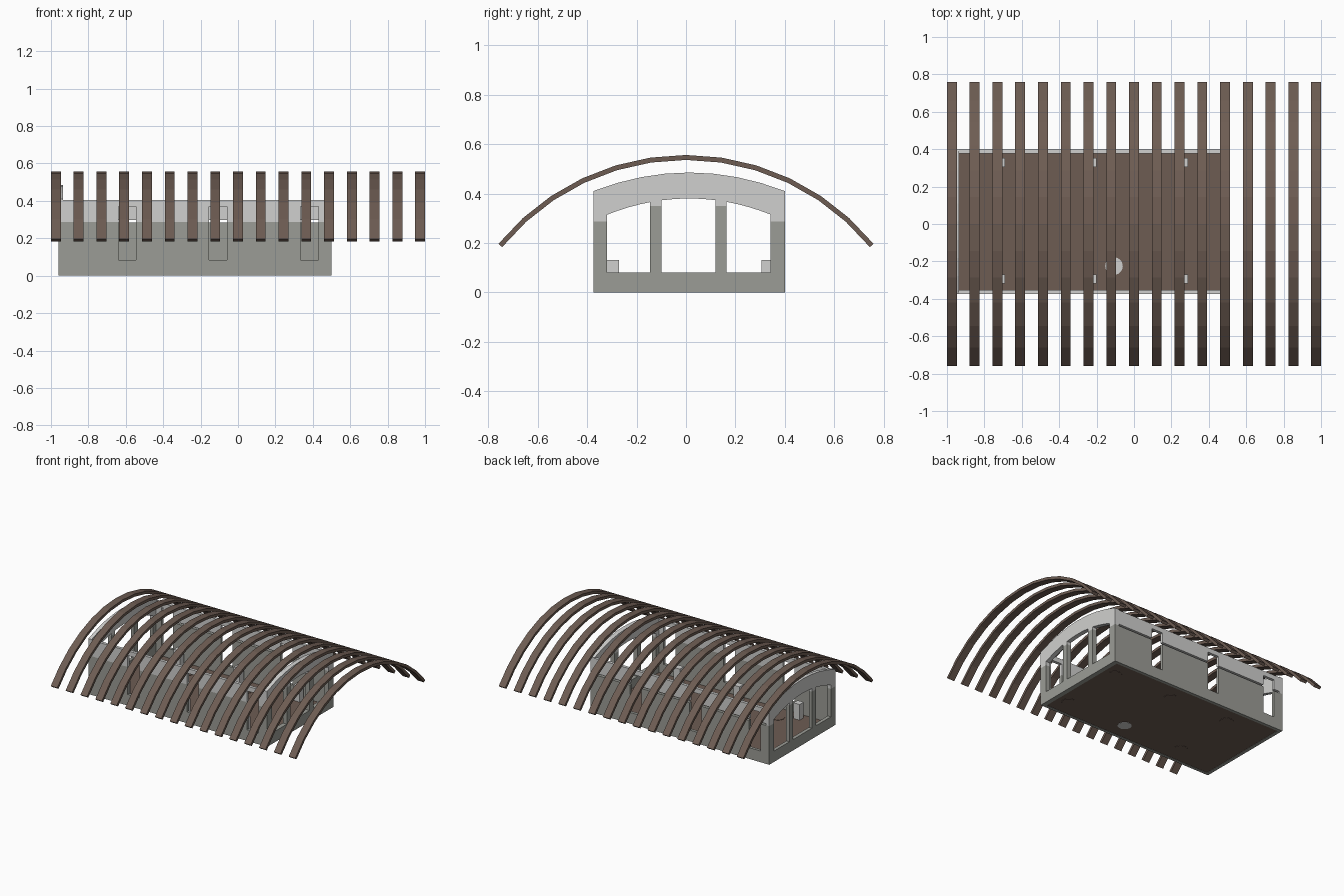
import bpy, bmesh, math
from mathutils import Vector

if "Cube" in bpy.data.objects:
    bpy.data.objects.remove(bpy.data.objects["Cube"])

def material(name, rgb):
    m = bpy.data.materials.new(name)
    m.diffuse_color = (*rgb, 1)
    m.use_nodes = True
    m.node_tree.nodes["Principled BSDF"].inputs["Base Color"].default_value = m.diffuse_color
    return m

BROWN = material("dark brown wood", (0.155, 0.108, 0.086))
GREY = material("wall grey", (0.33, 0.335, 0.305))
LIGHT = material("light grey", (0.63, 0.63, 0.62))

def extrude(name, outline, axis, a, b, mat):
    """Extrude a closed 2D outline along 'x' (outline y,z), 'y' (x,z) or 'z' (x,y)."""
    def place(p, t):
        return {'x': (t, p[0], p[1]), 'y': (p[0], t, p[1]), 'z': (p[0], p[1], t)}[axis]
    bm = bmesh.new()
    lo = [bm.verts.new(place(p, a)) for p in outline]
    hi = [bm.verts.new(place(p, b)) for p in outline]
    n = len(outline)
    bm.faces.new(lo)
    bm.faces.new(hi)
    for i in range(n):
        j = (i + 1) % n
        bm.faces.new((lo[i], lo[j], hi[j], hi[i]))
    bmesh.ops.recalc_face_normals(bm, faces=bm.faces)
    me = bpy.data.meshes.new(name)
    bm.to_mesh(me)
    bm.free()
    me.materials.append(mat)
    ob = bpy.data.objects.new(name, me)
    bpy.context.collection.objects.link(ob)
    return ob

def rect(a, b, c, d):
    return [(a, c), (b, c), (b, d), (a, d)]

X0, X1, Y0, Y1, T = -0.96, 0.50, -0.375, 0.40, 0.022
YC, HALF = (Y0 + Y1) / 2, (Y1 - Y0) / 2

# Curved roof ribs
R_OUT, R_IN, TOP, SEG = 0.982, 0.962, 0.556, 12
A = math.asin(0.76 / R_OUT)
angles = [-A + 2 * A * i / SEG for i in range(SEG + 1)]
def arc(r):
    return [(r * math.sin(t), TOP - R_OUT + r * math.cos(t)) for t in angles]
rib = arc(R_OUT) + arc(R_IN)[::-1]
for i in range(17):
    x = -0.9735 + i * 1.947 / 16
    extrude("roof_rib", rib, 'x', x - 0.0265, x + 0.0265, BROWN)

# Floor slab
extrude("floor", rect(X0 + 0.006, X1 - 0.006, Y0 + 0.006, Y1 - 0.006), 'z', 0.002, 0.014, BROWN)

# Round floor plates, one of them light
for x in (-0.595, -0.107, 0.382):
    for y in (-0.225, 0.255):
        ring = [(x + 0.047 * math.cos(k * math.pi / 12), y + 0.047 * math.sin(k * math.pi / 12))
                for k in range(24)]
        mat = LIGHT if (y < 0 and abs(x) < 0.2) else BROWN
        extrude("floor_plate", ring, 'z', 0.0, 0.017, mat)

# Long walls: notched lower and upper parts leave the window openings
def long_wall(side, y0, y1, windows, split_lo, split_hi):
    low, up = [(X0, 0), (X0, split_lo)], [(X0, 0.405), (X0, split_hi)]
    for a, b in windows:
        low += [(a, split_lo), (a, 0.083), (b, 0.083), (b, split_lo)]
        up += [(a, split_hi), (a, 0.37), (b, 0.37), (b, split_hi)]
    low += [(X1, split_lo), (X1, 0)]
    up += [(X1, split_hi), (X1, 0.405)]
    extrude(side + "_wall_lower", low, 'y', y0, y1, GREY)
    extrude(side + "_wall_upper", up, 'y', y0, y1, LIGHT)

front_windows = [(x, x + 0.095) for x in (-0.64, -0.155, 0.335)]
back_windows = [(a - 0.25, b - 0.25) for a, b in front_windows]
long_wall("front", Y0, Y0 + T, front_windows, 0.286, 0.286)
long_wall("back", Y1 - T, Y1, back_windows, 0.284, 0.297)

# End walls: lower sill with four posts, arched light gable above
OPENINGS = [(-0.32, -0.145), (-0.10, 0.12), (0.165, 0.342)]
def arch(y):
    return 0.38 - 0.065 * ((y - YC) / 0.33) ** 2
def gable(side, x0, x1):
    tops = [0.286, 0.35, 0.35, 0.286]
    low = [(Y0, 0), (Y0, tops[0])]
    under = [(Y0, tops[0])]
    for i, (a, b) in enumerate(OPENINGS):
        low += [(a, tops[i]), (a, 0.08), (b, 0.08), (b, tops[i + 1])]
        under += [(a, tops[i])] + [(a + (b - a) * k / 4, arch(a + (b - a) * k / 4)) for k in range(5)]
        under += [(b, tops[i + 1])]
    low += [(Y1, tops[3]), (Y1, 0)]
    under += [(Y1, tops[3])]
    over = [(YC + HALF * (1 - k / 4), 0.41 + 0.075 * (1 - (1 - k / 4) ** 2)) for k in range(9)]
    extrude(side + "_wall_lower", low, 'x', x0, x1, GREY)
    extrude(side + "_gable_arch", under + over, 'x', x0, x1, LIGHT)

gable("left", X0 - 0.001, X0 + 0.025)
gable("right", X1 - 0.032, X1 + 0.001)

# Small light blocks standing along both long walls
for x in (-0.715, -0.225, 0.265):
    for y in (-0.295, 0.33):
        extrude("floor_block", rect(x - 0.025, x + 0.025, y - 0.024, y + 0.024), 'z', 0.012, 0.13, LIGHT)
